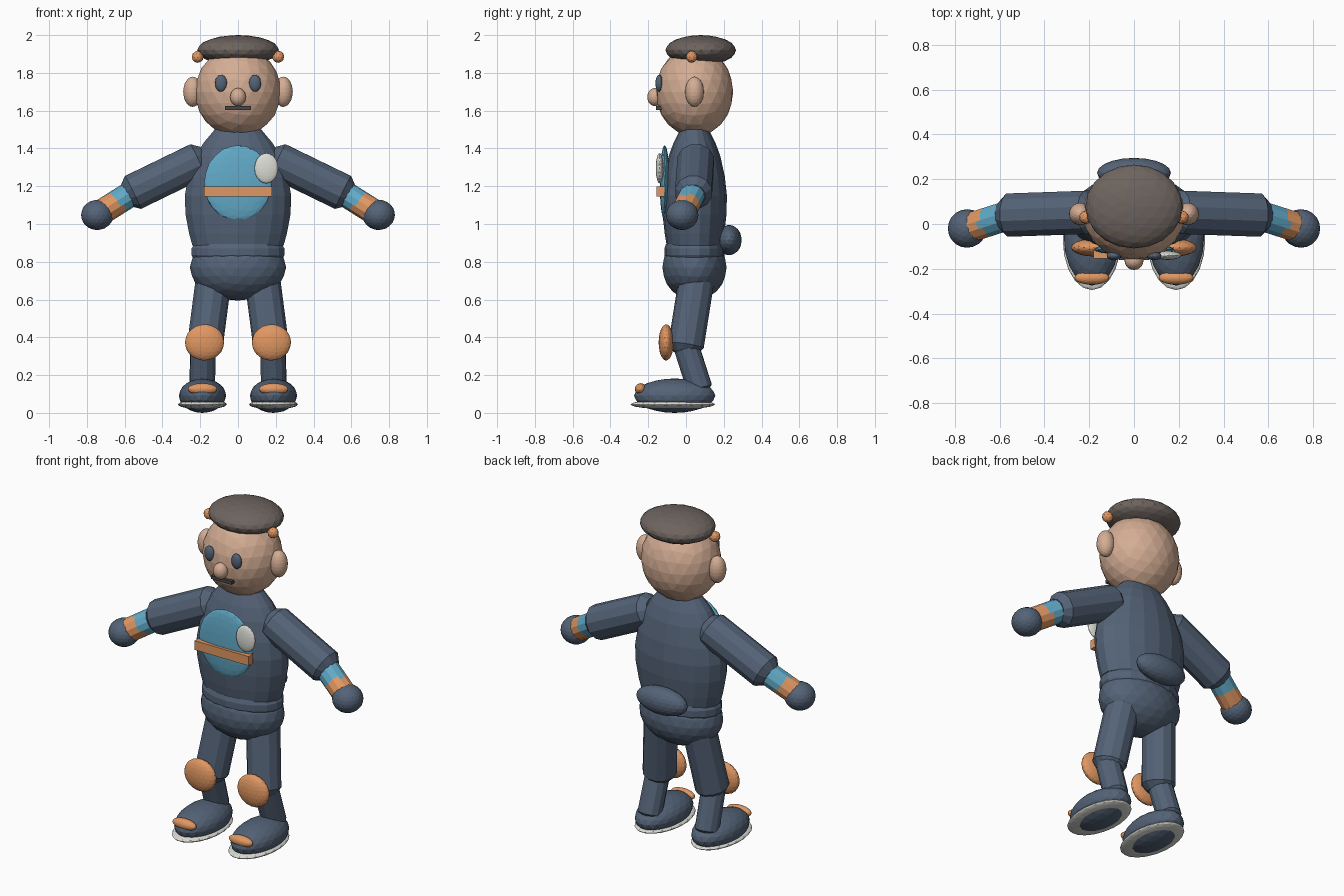
import bpy, bmesh, math
from mathutils import Vector, Matrix

cube = bpy.data.objects.get("Cube")
if cube:
    bpy.data.objects.remove(cube, do_unlink=True)


def make_material(name, *rgb):
    """Flat material from 8-bit display values."""
    color = [((c / 255 + 0.055) / 1.055) ** 2.4 for c in rgb] + [1.0]
    m = bpy.data.materials.new(name)
    m.use_nodes = True
    m.diffuse_color = color
    bsdf = next(n for n in m.node_tree.nodes if n.type == 'BSDF_PRINCIPLED')
    bsdf.inputs["Base Color"].default_value = color
    return m


suit = make_material("suit_slate_blue", 84, 99, 119)
sky = make_material("sky_blue", 98, 170, 200)
orange = make_material("orange", 224, 151, 98)
skin = make_material("skin", 212, 173, 148)
cap = make_material("cap_brown", 110, 100, 95)
white = make_material("off_white", 220, 220, 214)
dark = make_material("mouth_grey", 72, 70, 72)


def finish(name, bm, *mats):
    bmesh.ops.recalc_face_normals(bm, faces=bm.faces)
    mesh = bpy.data.meshes.new(name)
    bm.to_mesh(mesh)
    bm.free()
    for m in mats:
        mesh.materials.append(m)
    obj = bpy.data.objects.new(name, mesh)
    bpy.context.scene.collection.objects.link(obj)
    return obj


def blob(name, mat, center, radii, detail=3):
    """Faceted ellipsoid."""
    bm = bmesh.new()
    bmesh.ops.create_icosphere(bm, subdivisions=detail, radius=1)
    bm.transform(Matrix.Translation(center) @ Matrix.Diagonal((*radii, 1)))
    return finish(name, bm, mat)


def box(name, mat, center, size):
    bm = bmesh.new()
    bmesh.ops.create_cube(bm, size=1)
    bm.transform(Matrix.Translation(center) @ Matrix.Diagonal((*size, 1)))
    return finish(name, bm, mat)


def loft(profile, sides, matrix):
    """Capped lathe of (radius, height) pairs around local z."""
    bm = bmesh.new()
    rings = []
    for r, h in profile:
        angles = [math.tau * (i + 0.5) / sides for i in range(sides)]
        rings.append([bm.verts.new(matrix @ Vector((r * math.cos(a), r * math.sin(a), h)))
                      for a in angles])
    for low, high in zip(rings, rings[1:]):
        for i in range(sides):
            j = (i + 1) % sides
            bm.faces.new((low[i], low[j], high[j], high[i]))
    bm.faces.new(rings[0])
    bm.faces.new(rings[-1])
    return bm


def axis_matrix(a, b):
    a, b = Vector(a), Vector(b)
    turn = (b - a).to_track_quat('Z', 'Y').to_matrix().to_4x4()
    return Matrix.Translation(a) @ turn, (b - a).length


def limb(name, mat, a, b, r, end=0.04):
    """Cylinder with chamfered ends that reach past both points."""
    matrix, n = axis_matrix(a, b)
    profile = [(r * 0.65, -end), (r, 0), (r, n), (r * 0.65, n + end)]
    return finish(name, loft(profile, 12, matrix), mat)


def body(name, profile, depth):
    matrix = Matrix.Translation((0, 0.045, 0)) @ Matrix.Diagonal((1, depth, 1, 1))
    return finish(name, loft(profile, 18, matrix), suit)


# Body
body("torso", [(0.245, 0.885), (0.263, 0.95), (0.282, 1.05), (0.286, 1.15), (0.268, 1.25),
               (0.228, 1.36), (0.185, 1.43), (0.125, 1.5)], 0.6)
body("waistband", [(0.235, 0.81), (0.25, 0.835), (0.25, 0.87), (0.235, 0.895)], 0.64)
blob("pelvis", suit, (0, 0.045, 0.77), (0.255, 0.17, 0.175))
blob("back_pouch", suit, (0, 0.228, 0.915), (0.165, 0.067, 0.08))

# Chest details
blob("chest_panel", sky, (0, -0.113, 1.217), (0.18, 0.026, 0.2))
box("chest_strap", orange, (0, -0.135, 1.172), (0.36, 0.04, 0.055))
blob("chest_badge", white, (0.15, -0.14, 1.295), (0.063, 0.02, 0.08))

# Head
blob("head", skin, (0, 0.045, 1.70), (0.228, 0.205, 0.238))
blob("flat_cap", cap, (0, 0.078, 1.92), (0.217, 0.187, 0.08))
blob("nose", skin, (0, -0.165, 1.672), (0.042, 0.04, 0.048))
box("mouth", dark, (0, -0.145, 1.614), (0.136, 0.03, 0.02))

for side, s in (("left", 1), ("right", -1)):
    # Face pairs
    blob(side + "_eye", suit, (s * 0.09, -0.142, 1.745), (0.032, 0.02, 0.045))
    blob(side + "_ear", skin, (s * 0.24, 0.045, 1.70), (0.05, 0.05, 0.08))
    blob(side + "_cap_stud", orange, (s * 0.213, 0.03, 1.885), (0.032, 0.03, 0.032), 2)

    # Arm
    shoulder, elbow, wrist = ((s * 0.21, 0.052, 1.335), (s * 0.556, 0.04, 1.167),
                              (s * 0.745, -0.02, 1.048))
    limb(side + "_upper_arm", suit, shoulder, elbow, 0.1)
    matrix, n = axis_matrix(elbow, wrist)
    rows = 10
    bm = loft([(0.068, n * i / rows) for i in range(rows + 1)], 12, matrix)
    cuff = finish(side + "_forearm", bm, sky, orange)
    # Orange band starts further down on upward-facing sides
    inverse = matrix.inverted()
    for f in cuff.data.polygons:
        t = (inverse @ f.center).z / n
        start = 0.46 + 0.12 * f.normal.z
        f.material_index = int(start < t < start + 0.4)
    blob(side + "_hand", suit, wrist, (0.086, 0.086, 0.08))

    # Leg
    limb(side + "_thigh", suit, (s * 0.13, 0.055, 0.70), (s * 0.175, 0.0, 0.355), 0.095)
    limb(side + "_shin", suit, (s * 0.185, 0.005, 0.34), (s * 0.19, 0.072, 0.13), 0.069, 0.02)
    blob(side + "_knee_pad", orange, (s * 0.177, -0.105, 0.373), (0.104, 0.04, 0.096))

    # Shoe
    blob(side + "_shoe", suit, (s * 0.188, -0.06, 0.091), (0.125, 0.215, 0.091))
    blob(side + "_sole", white, (s * 0.188, -0.07, 0.045), (0.13, 0.225, 0.026))
    blob(side + "_toe_patch", orange, (s * 0.188, -0.24, 0.126), (0.078, 0.031, 0.031))
